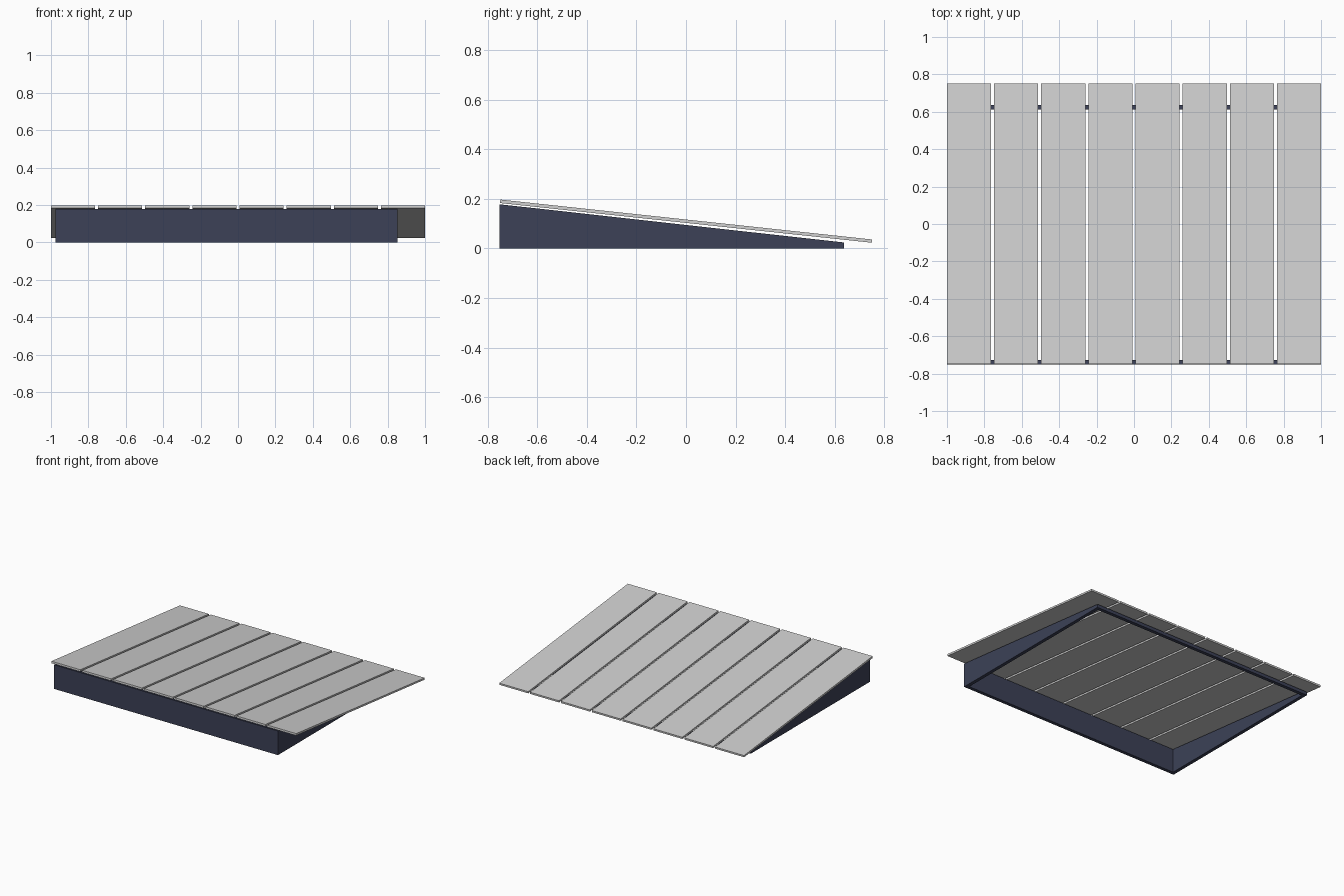
import bpy, bmesh, math

if "Cube" in bpy.data.objects:
    bpy.data.objects.remove(bpy.data.objects["Cube"])


def material(name, rgb):
    m = bpy.data.materials.new(name)
    m.diffuse_color = (*rgb, 1)
    m.use_nodes = True
    m.node_tree.nodes["Principled BSDF"].inputs["Base Color"].default_value = m.diffuse_color
    return m


grey = material("light grey", (0.63, 0.63, 0.63))
navy = material("dark navy", (0.045, 0.053, 0.095))


def prism(name, profile, x0, x1, mat):
    """Extrude a (y, z) profile along x."""
    bm = bmesh.new()
    face = bm.faces.new([bm.verts.new((x0, y, z)) for y, z in profile])
    out = bmesh.ops.extrude_face_region(bm, geom=[face])
    verts = [v for v in out["geom"] if isinstance(v, bmesh.types.BMVert)]
    bmesh.ops.translate(bm, verts=verts, vec=(x1 - x0, 0, 0))
    bmesh.ops.recalc_face_normals(bm, faces=bm.faces)
    mesh = bpy.data.meshes.new(name)
    bm.to_mesh(mesh)
    bm.free()
    mesh.materials.append(mat)
    obj = bpy.data.objects.new(name, mesh)
    bpy.context.collection.objects.link(obj)
    return obj


# Sloping deck planks
WIDTH, PITCH = 0.236, 0.252
for i in range(8):
    x = -1 + i * PITCH
    prism(f"deck_plank_{i + 1}",
          [(-0.75, 0.183), (0.75, 0.023), (0.751, 0.036), (-0.749, 0.197)],
          x, x + WIDTH, grey)

# Wedge frame, open above and below
FRONT, BACK, LEFT, RIGHT, T = -0.752, 0.637, -0.976, 0.853, 0.025


def top(y):
    return 0.178 + (0.024 - 0.178) * (y - FRONT) / (BACK - FRONT)


def wall(name, y0, y1, x0, x1):
    prism(name, [(y0, 0), (y1, 0), (y1, top(y1)), (y0, top(y0))], x0, x1, navy)


wall("front_beam", FRONT, FRONT + T, LEFT, RIGHT)
wall("back_beam", BACK - T, BACK, LEFT, RIGHT)
wall("left_beam", FRONT + T, BACK - T, LEFT, LEFT + T)
wall("right_beam", FRONT + T, BACK - T, RIGHT - T, RIGHT)
